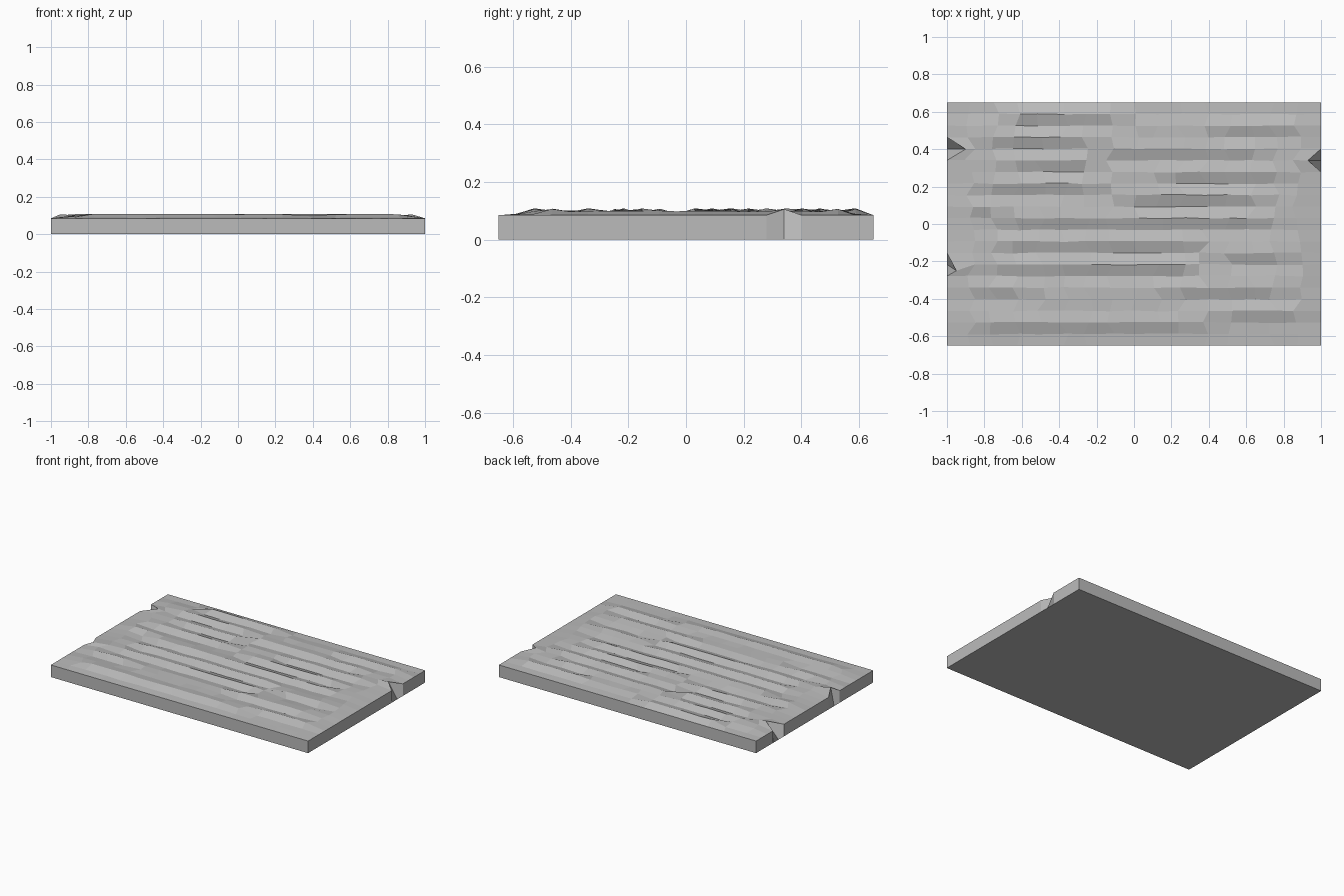
import bpy, bmesh, random

if "Cube" in bpy.data.objects:
    bpy.data.objects.remove(bpy.data.objects["Cube"])
random.seed(4)

COLS, ROWS = 16, 21            # grid cells along x and y
L, W, EDGE_Z = 2.0, 1.3, 0.085
HIGH, LOW = 0.109, 0.087

# Grain: (row, x start, x end); each is a crest with a groove one row below it
CRESTS = [(20, -0.65, -0.05), (18, -0.8, -0.18), (19, 0.48, 0.86), (17, -0.15, 0.7),
          (16, -0.65, -0.22), (15, 0.2, 0.85), (14, -0.8, -0.25), (13, -0.1, 0.72),
          (12, -0.86, -0.65), (11, -0.75, 0.74), (9, -0.72, 0.4), (8, 0.36, 0.8),
          (7, -0.85, 0.3), (5, -0.86, -0.5), (5, 0.2, 0.86), (3, 0.4, 0.88),
          (2, -0.78, 0.3)]
# Split ends: (on right side, row) -> position of the pulled-in rim point
SPLITS = {(False, 17): (-0.90, 0.40), (False, 7): (-0.95, -0.25), (True, 16): (0.93, 0.34)}


def grain_height(row, x):
    z = 0.099
    for r, a, b in CRESTS:
        if a <= x <= b:
            if row == r:
                return HIGH - random.uniform(0, 0.003)
            if row == r - 1:
                z = LOW + random.uniform(0, 0.003)
    if abs(x) > 0.8:
        z = min(z, 0.103)
    if row in (1, ROWS - 1):
        z = 0.088
    return z + random.uniform(-0.002, 0.002)


bm = bmesh.new()
top, low = {}, {}
for j in range(ROWS + 1):
    y = -W / 2 + W * j / ROWS
    for i in range(COLS + 1):
        x = -L / 2 + L * i / COLS
        rim = i in (0, COLS) or j in (0, ROWS)
        if rim:
            low[i, j] = bm.verts.new((x, y, 0))
            px, py, z = x, y, EDGE_Z
            key = (i == COLS, j)
            if i in (0, COLS) and key in SPLITS:
                (px, py), z = SPLITS[key], 0.106
        else:
            px, py = x + random.uniform(-0.03, 0.03), y + random.uniform(-0.003, 0.003)
            z = grain_height(j, px)
            # keep the first column clear of the split points
            if i in (1, COLS - 1) and (i > 1, j) in SPLITS:
                px = x * 0.97
        top[i, j] = bm.verts.new((px, py, z))

# Carved top surface
for j in range(ROWS):
    for i in range(COLS):
        bm.faces.new([top[i, j], top[i + 1, j], top[i + 1, j + 1], top[i, j + 1]])

# Side walls and flat underside
ring = ([(i, 0) for i in range(COLS)] + [(COLS, j) for j in range(ROWS)]
        + [(i, ROWS) for i in range(COLS, 0, -1)] + [(0, j) for j in range(ROWS, 0, -1)])
for a, b in zip(ring, ring[1:] + ring[:1]):
    bm.faces.new([low[a], low[b], top[b], top[a]])
bm.faces.new([low[k] for k in reversed(ring)])
bmesh.ops.recalc_face_normals(bm, faces=bm.faces)

mesh = bpy.data.meshes.new("plank")
bm.to_mesh(mesh)
bm.free()
plank = bpy.data.objects.new("plank", mesh)
bpy.context.collection.objects.link(plank)
mat = bpy.data.materials.new("plain grey")
mat.diffuse_color = (0.5, 0.5, 0.5, 1)
mat.use_nodes = True
mat.node_tree.nodes["Principled BSDF"].inputs["Base Color"].default_value = mat.diffuse_color
mesh.materials.append(mat)
